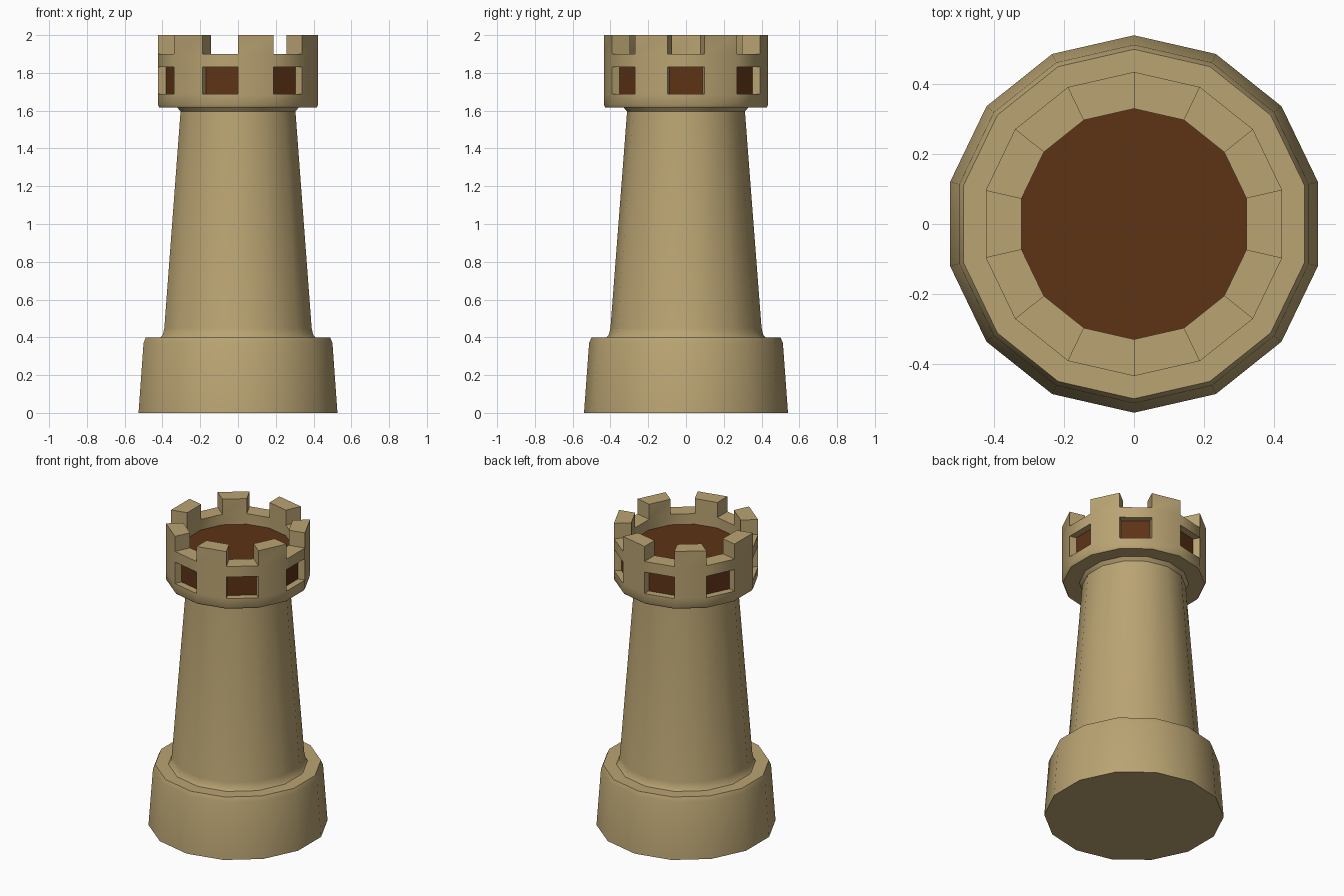
import bpy, bmesh, math

if "Cube" in bpy.data.objects:
    bpy.data.objects.remove(bpy.data.objects["Cube"])

SIDES = 14
STEP = 2 * math.pi / SIDES


def material(name, rgb):
    m = bpy.data.materials.new(name)
    m.diffuse_color = (*rgb, 1)
    m.use_nodes = True
    m.node_tree.nodes["Principled BSDF"].inputs["Base Color"].default_value = m.diffuse_color
    return m


stone = material("stone", (0.49, 0.37, 0.17))
wood = material("wood", (0.11, 0.033, 0.008))


def point(i, r, z):
    a = math.pi / 2 + i * STEP
    return (r * math.cos(a), r * math.sin(a), z)


def add_face(bm, points, mat=0):
    f = bm.faces.new([bm.verts.new(p) for p in points])
    f.material_index = mat
    return f


def sector(bm, i, profile, wood_segments=()):
    """Sweep a profile across one of the 14 sides."""
    for k, (p, q) in enumerate(zip(profile, profile[1:])):
        add_face(bm, [point(i, *p), point(i + 1, *p), point(i + 1, *q), point(i, *q)],
                 1 if k in wood_segments else 0)


def disc(bm, r, z, up, mat=0):
    pts = [point(i, r, z) for i in range(SIDES)]
    add_face(bm, pts if up else pts[::-1], mat)


def finish(name, bm):
    bmesh.ops.remove_doubles(bm, verts=bm.verts, dist=1e-5)
    mesh = bpy.data.meshes.new(name)
    bm.to_mesh(mesh)
    bm.free()
    mesh.materials.append(stone)
    mesh.materials.append(wood)
    ob = bpy.data.objects.new(name, mesh)
    bpy.context.collection.objects.link(ob)
    bpy.ops.object.select_all(action='DESELECT')
    ob.select_set(True)
    bpy.context.view_layer.objects.active = ob
    bpy.ops.object.shade_smooth_by_angle(angle=math.radians(35))


# Tapered base block with a closed underside
bm = bmesh.new()
for i in range(SIDES):
    sector(bm, i, [(0.54, 0), (0.513, 0.37), (0.50, 0.40), (0.415, 0.40)])
disc(bm, 0.54, 0, False)
finish("base", bm)

# Tapered shaft, flared at both ends
bm = bmesh.new()
for i in range(SIDES):
    sector(bm, i, [(0.42, 0.40), (0.408, 0.415), (0.40, 0.45),
                   (0.312, 1.595), (0.33, 1.617)])
finish("shaft", bm)

# Crown: alternating merlon sides and window sides
R_OUT, R_WIN, R_IN = 0.435, 0.39, 0.33
Z_SILL, Z_LINTEL, Z_GAP, Z_TOP = 1.687, 1.83, 1.90, 2.0
under = [(0.325, 1.617), (0.427, 1.617), (R_OUT, 1.63), (R_OUT, Z_SILL)]
merlon = under + [(R_OUT, Z_LINTEL), (R_OUT, Z_GAP), (R_OUT, Z_TOP),
                  (R_IN, Z_TOP), (R_IN, Z_GAP), (R_IN, Z_LINTEL)]
window = under + [(R_WIN, Z_SILL), (R_WIN, Z_LINTEL), (R_OUT, Z_LINTEL),
                  (R_OUT, Z_GAP), (R_IN, Z_GAP), (R_IN, Z_LINTEL)]
bm = bmesh.new()
for i in range(SIDES):
    if i % 2:
        sector(bm, i, merlon)
        continue
    sector(bm, i, window, wood_segments=(4,))
    # Side walls of the window recess and of the gap between merlons
    for r, lo, hi in ((R_WIN, Z_SILL, Z_LINTEL), (R_IN, Z_GAP, Z_TOP)):
        wall = [(R_OUT, lo), (r, lo), (r, hi), (R_OUT, hi)]
        add_face(bm, [point(i, *p) for p in wall])
        add_face(bm, [point(i + 1, *p) for p in wall[::-1]])
finish("crown", bm)

# Wooden floor inside the crown
bm = bmesh.new()
disc(bm, R_IN, Z_LINTEL, True, 1)
finish("floor", bm)
